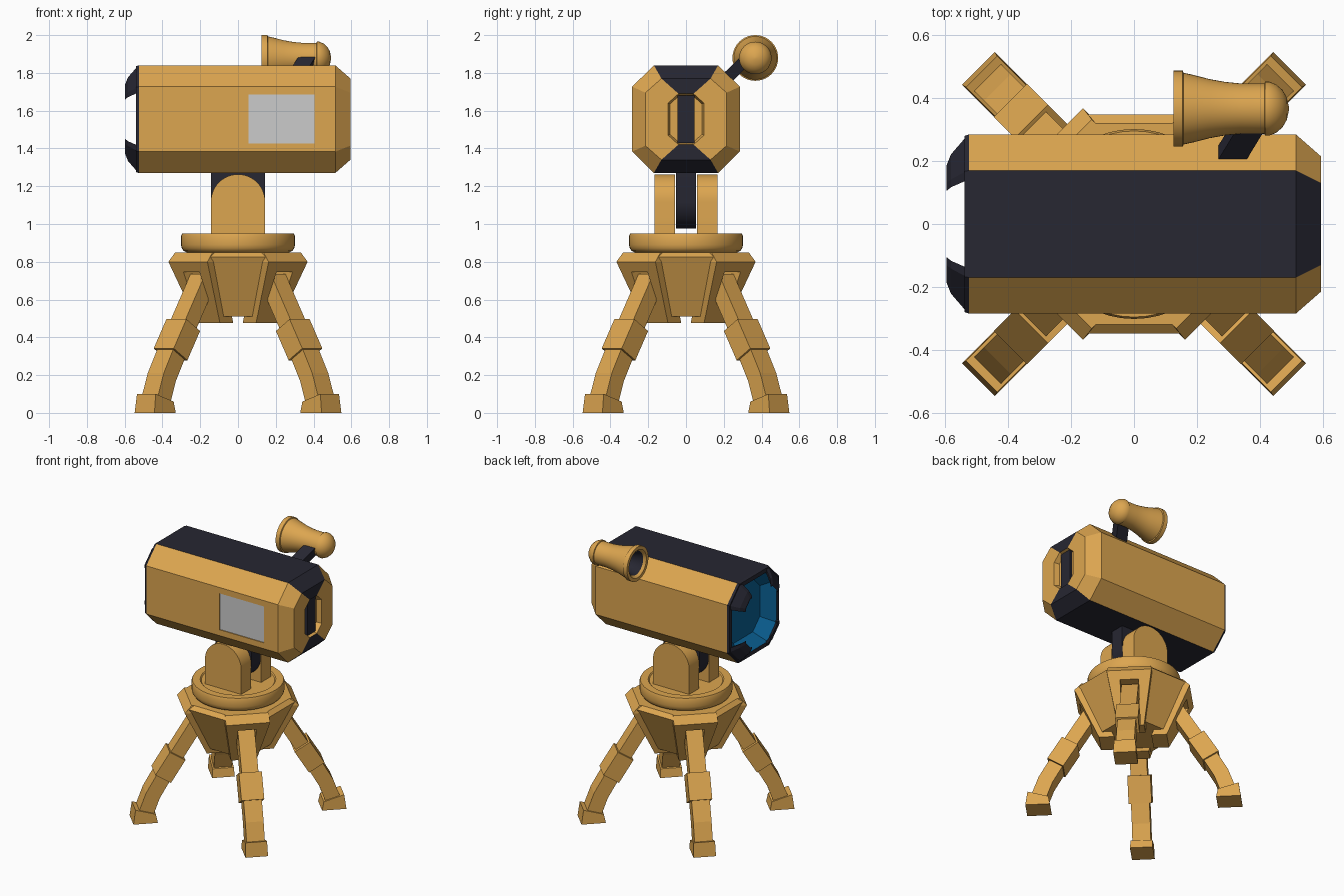
import bpy, bmesh
from math import sin, cos, pi, radians, hypot

if "Cube" in bpy.data.objects:
    bpy.data.objects.remove(bpy.data.objects["Cube"])


def material(name, r, g, b):
    m = bpy.data.materials.new(name)
    m.diffuse_color = (r, g, b, 1)
    m.use_nodes = True
    m.node_tree.nodes["Principled BSDF"].inputs["Base Color"].default_value = m.diffuse_color
    return m


GOLD = material("gold", 0.72, 0.38, 0.08)
DARK = material("dark", 0.02, 0.02, 0.032)
BLUE = material("blue", 0.003, 0.12, 0.30)
PALETTE = [GOLD, DARK, BLUE]


def loft(name, rings, mat=GOLD, pick=None, smooth=False):
    """Skin a list of equal-length point rings and cap both ends."""
    bm = bmesh.new()
    vs = [[bm.verts.new(p) for p in ring] for ring in rings]
    n = len(vs[0])
    faces = [(bm.faces.new(vs[0]), -1, 0), (bm.faces.new(vs[-1]), len(vs) - 1, 0)]
    for i in range(len(vs) - 1):
        for j in range(n):
            k = (j + 1) % n
            faces.append((bm.faces.new((vs[i][j], vs[i][k], vs[i + 1][k], vs[i + 1][j])), i, j))
    if pick:
        for f, i, j in faces:
            f.material_index = pick(i, j)
    bmesh.ops.recalc_face_normals(bm, faces=bm.faces)
    me = bpy.data.meshes.new(name)
    bm.to_mesh(me)
    bm.free()
    ob = bpy.data.objects.new(name, me)
    bpy.context.collection.objects.link(ob)
    for m in (PALETTE if pick else [mat] if mat else []):
        me.materials.append(m)
    if smooth:
        bpy.ops.object.select_all(action='DESELECT')
        bpy.context.view_layer.objects.active = ob
        ob.select_set(True)
        bpy.ops.object.shade_smooth_by_angle(angle=radians(32))
    return ob


def box(name, x0, x1, y0, y1, z0, z1, mat=GOLD):
    return loft(name, [[(x0, y0, z), (x1, y0, z), (x1, y1, z), (x0, y1, z)] for z in (z0, z1)], mat)


def cut(ob, cutter):
    m = ob.modifiers.new("cut", 'BOOLEAN')
    m.operation, m.solver, m.object = 'DIFFERENCE', 'EXACT', cutter
    cutter.hide_render = True
    cutter.hide_set(True)


def circle(r, n=40):
    return [(r * cos(2 * pi * k / n), r * sin(2 * pi * k / n)) for k in range(n)]


# Main housing: octagonal tube with a lens recess at -x and a recessed cap at +x
CZ = 1.555


def octagon(x, hy, fy, hz, vz):
    pts = [(-fy, hz), (fy, hz), (hy, vz), (hy, -vz), (fy, -hz), (-fy, -hz), (-hy, -vz), (-hy, vz)]
    return [(x, y, CZ + z) for y, z in pts]


def housing_mat(i, j):
    if i in (-1, 0):
        return 2
    if i in (1, 2):
        return 1
    return 1 if i in (3, 4, 5) and j in (0, 4) else 0


housing = loft("housing", [
    octagon(-0.45, 0.19, 0.11, 0.19, 0.11),
    octagon(-0.54, 0.25, 0.15, 0.25, 0.15),
    octagon(-0.54, 0.28, 0.168, 0.28, 0.168),
    octagon(-0.525, 0.285, 0.17, 0.285, 0.172),
    octagon(0.515, 0.285, 0.17, 0.285, 0.172),
    octagon(0.595, 0.215, 0.13, 0.215, 0.14),
    octagon(0.595, 0.095, 0.04, 0.135, 0.085),
    octagon(0.56, 0.085, 0.035, 0.125, 0.08)], pick=housing_mat)
box("rear_center_bar", 0.55, 0.58, -0.045, 0.045, CZ - 0.125, CZ + 0.125, DARK)

# Grey side panel set into a shallow pocket
cut(housing, box("panel_cutter", 0.055, 0.405, -0.32, -0.277, 1.425, 1.685))
box("side_panel", 0.055, 0.405, -0.279, -0.275, 1.425, 1.685, None)

# Four corner claws around the lens
CLAW = [(-0.53, 0.282, 0.17, 0.14, 0.03), (-0.582, 0.222, 0.142, 0.117, 0.03),
        (-0.597, 0.185, 0.13, 0.105, 0.012)]
for sy in (-1, 1):
    for sz in (-1, 1):
        rings = []
        for x, h, f, e, t in CLAW:
            prof = [(e, h), (f, h), (h, f), (h, e)]
            prof += [(h - t, e), (h - t, f - t * 0.4), (f - t * 0.4, h - t), (e, h - t)]
            rings.append([(x, sy * y, CZ + sz * z) for y, z in prof])
        loft("lens_claw", rings, DARK)

# Side scope: lathed horn with a dark bore and a rounded end
SCOPE = [(0.25, 0.01), (0.25, 0.055), (0.14, 0.083), (0.125, 0.098), (0.125, 0.121), (0.155, 0.121),
         (0.158, 0.114), (0.19, 0.107), (0.24, 0.094), (0.29, 0.085), (0.34, 0.08), (0.415, 0.08),
         (0.417, 0.086), (0.43, 0.086), (0.452, 0.077), (0.472, 0.060), (0.486, 0.036), (0.493, 0.005)]
loft("scope", [[(x, 0.367 + a, 1.879 + b) for a, b in circle(r)] for x, r in SCOPE],
     pick=lambda i, j: 1 if i < 2 else 0, smooth=True)
loft("scope_strut", [[(x + a, y + s * 0.022, z - s * 0.022) for a, s in ((0, -1), (0.09, -1), (0.09, 1), (0, 1))]
                     for x, y, z in ((0.255, 0.205, 1.76), (0.325, 0.32, 1.872))], DARK)

# Tilting joint: two arched cheeks with a dark knuckle between
ARC = [(0.143 * cos(pi * k / 24), 0.143 * sin(pi * k / 24)) for k in range(25)]
cheek = [(-0.143, 0.93), (0.143, 0.93)] + [(a, 1.12 + b) for a, b in ARC]
knuckle = [(-0.143, 1.29), (0.143, 1.29)] + [(a, 1.12 - b) for a, b in ARC]
for s in (-1, 1):
    loft("joint_cheek", [[(x, s * y, z) for x, z in cheek] for y in (0.057, 0.168)], smooth=True)
loft("joint_knuckle", [[(x, y, z) for x, z in knuckle] for y in (-0.052, 0.052)], DARK, smooth=True)

# Turntable
TABLE = [(0.84, 0.25), (0.85, 0.272), (0.858, 0.288), (0.872, 0.298), (0.89, 0.302), (0.935, 0.302),
         (0.95, 0.296), (0.95, 0.245), (0.942, 0.238), (0.942, 0.02)]
loft("turntable", [[(a, b, z) for a, b in circle(r, 48)] for z, r in TABLE], smooth=True)

# Tapered octagonal hub
hub = loft("hub", [[(ap / cos(pi / 8) * cos(pi / 8 + k * pi / 4), ap / cos(pi / 8) * sin(pi / 8 + k * pi / 4), z)
                    for k in range(8)] for z, ap in ((0.85, 0.32), (0.825, 0.348), (0.51, 0.205))])


# Legs and brackets, drawn in (radius, sideways, height) and turned to each diagonal
def turn(a, pts):
    return [(r * cos(a) - t * sin(a), r * sin(a) + t * cos(a), z) for r, t, z in pts]


def beam(name, a, path, w, t):
    """Rectangular bar of width w and thickness t along a (radius, height) path."""
    rings = []
    for i, (r, z) in enumerate(path):
        r0, z0 = path[max(i - 1, 0)]
        r1, z1 = path[min(i + 1, len(path) - 1)]
        d = hypot(r1 - r0, z1 - z0)
        nr, nz = -(z1 - z0) / d * t / 2, (r1 - r0) / d * t / 2
        rings.append(turn(a, [(r + s * nr, q * w / 2, z + s * nz)
                              for s, q in ((-1, -1), (1, -1), (1, 1), (-1, 1))]))
    return loft(name, rings)


for k in range(4):
    a = pi / 4 + k * pi / 2
    bracket = loft("leg_bracket", [turn(a, [(r - 0.1, -h, z), (r, -h, z), (r, h, z), (r - 0.1, h, z)])
                                   for z, r, h in ((0.85, 0.33, 0.14), (0.80, 0.375, 0.146), (0.475, 0.22, 0.085))])
    slot = loft("slot_cutter", [turn(a, [(0.19, -0.06, z), (0.5, -0.06, z), (0.5, 0.06, z), (0.19, 0.06, z)])
                                for z in (0.60, 0.745)])
    cut(bracket, slot)
    cut(hub, slot)
    beam("upper_leg", a, [(0.26, 0.71), (0.43, 0.433)], 0.11, 0.095)
    beam("leg_sleeve", a, [(0.41, 0.465), (0.505, 0.31)], 0.15, 0.12)
    beam("lower_leg", a, [(0.47, 0.367), (0.57, 0.19), (0.617, 0.06)], 0.12, 0.10)
    loft("foot", [turn(a, [(0.54, -0.074, 0), (0.70, -0.074, 0), (0.70, 0.074, 0), (0.54, 0.074, 0)]),
                  turn(a, [(0.552, -0.07, 0.06), (0.686, -0.07, 0.1), (0.686, 0.07, 0.1), (0.552, 0.07, 0.06)])])
